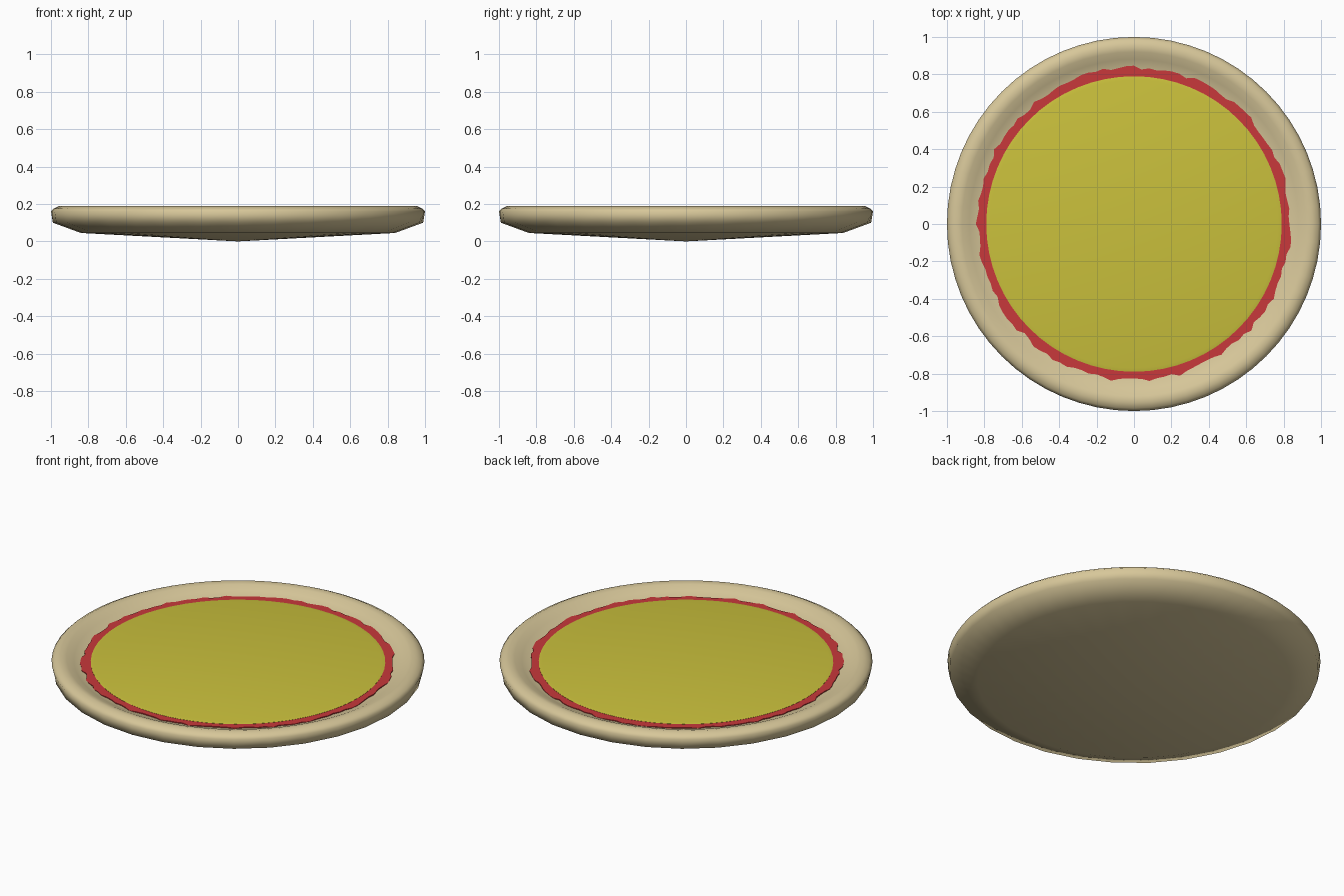
import bpy, bmesh, math, random

random.seed(4)
if "Cube" in bpy.data.objects:
    bpy.data.objects.remove(bpy.data.objects["Cube"], do_unlink=True)


def material(name, rgb):
    m = bpy.data.materials.new(name)
    m.use_nodes = True
    m.diffuse_color = (*rgb, 1)
    bsdf = m.node_tree.nodes["Principled BSDF"]
    bsdf.inputs["Base Color"].default_value = (*rgb, 1)
    bsdf.inputs["Roughness"].default_value = 0.8
    return m


def lathe(name, profile, sides, mat, radius_rule=lambda i, row: 1.0, angle=40):
    """Revolve a profile of (radius, height) points; radius 0 closes with a pole."""
    bm = bmesh.new()
    rings = []
    for row, (r, z) in enumerate(profile):
        if r == 0:
            rings.append([bm.verts.new((0, 0, z))] * sides)
            continue
        ring = []
        for i in range(sides):
            a = math.tau * i / sides
            s = r * radius_rule(i, row)
            ring.append(bm.verts.new((s * math.cos(a), s * math.sin(a), z)))
        rings.append(ring)
    for low, high in zip(rings, rings[1:]):
        for i in range(sides):
            j = (i + 1) % sides
            quad = dict.fromkeys((low[i], low[j], high[j], high[i]))
            bm.faces.new(list(quad))
    bmesh.ops.recalc_face_normals(bm, faces=bm.faces[:])
    mesh = bpy.data.meshes.new(name)
    bm.to_mesh(mesh)
    bm.free()
    mesh.materials.append(mat)
    obj = bpy.data.objects.new(name, mesh)
    bpy.context.collection.objects.link(obj)
    bpy.ops.object.select_all(action="DESELECT")
    obj.select_set(True)
    bpy.context.view_layer.objects.active = obj
    bpy.ops.object.shade_smooth_by_angle(angle=math.radians(angle))
    return obj


crust_tan = material("crust tan", (0.68, 0.57, 0.32))
sauce_red = material("sauce red", (0.58, 0.04, 0.043))
cheese_yellow = material("cheese yellow", (0.59, 0.53, 0.045))

SIDES = 64

# Crust: shallow cone underside, rounded rim, sloping inner lip.
# The underside is coarser: every second point sits on the chord.
crust_profile = [(0, 0), (0.84, 0.045), (0.99, 0.10), (1.0, 0.16), (0.985, 0.175),
                 (0.955, 0.19), (0.92, 0.183), (0.88, 0.165), (0.84, 0.148),
                 (0.78, 0.14), (0, 0.14)]
chord = math.cos(math.tau / SIDES)
lathe("crust", crust_profile, SIDES, crust_tan,
      lambda i, row: chord if i % 2 and row < 3 else 1.0, angle=60)

# Sauce: thin disc with an uneven edge
wobble = [random.uniform(0.985, 1.012) for _ in range(2 * SIDES)]
lathe("sauce", [(0, 0.142), (0.838, 0.142), (0.838, 0.152), (0, 0.152)],
      2 * SIDES, sauce_red, lambda i, row: wobble[i])

# Cheese: round layer with a slightly softened edge
lathe("cheese", [(0, 0.146), (0.79, 0.146), (0.79, 0.153), (0.77, 0.157), (0, 0.157)],
      SIDES, cheese_yellow)
